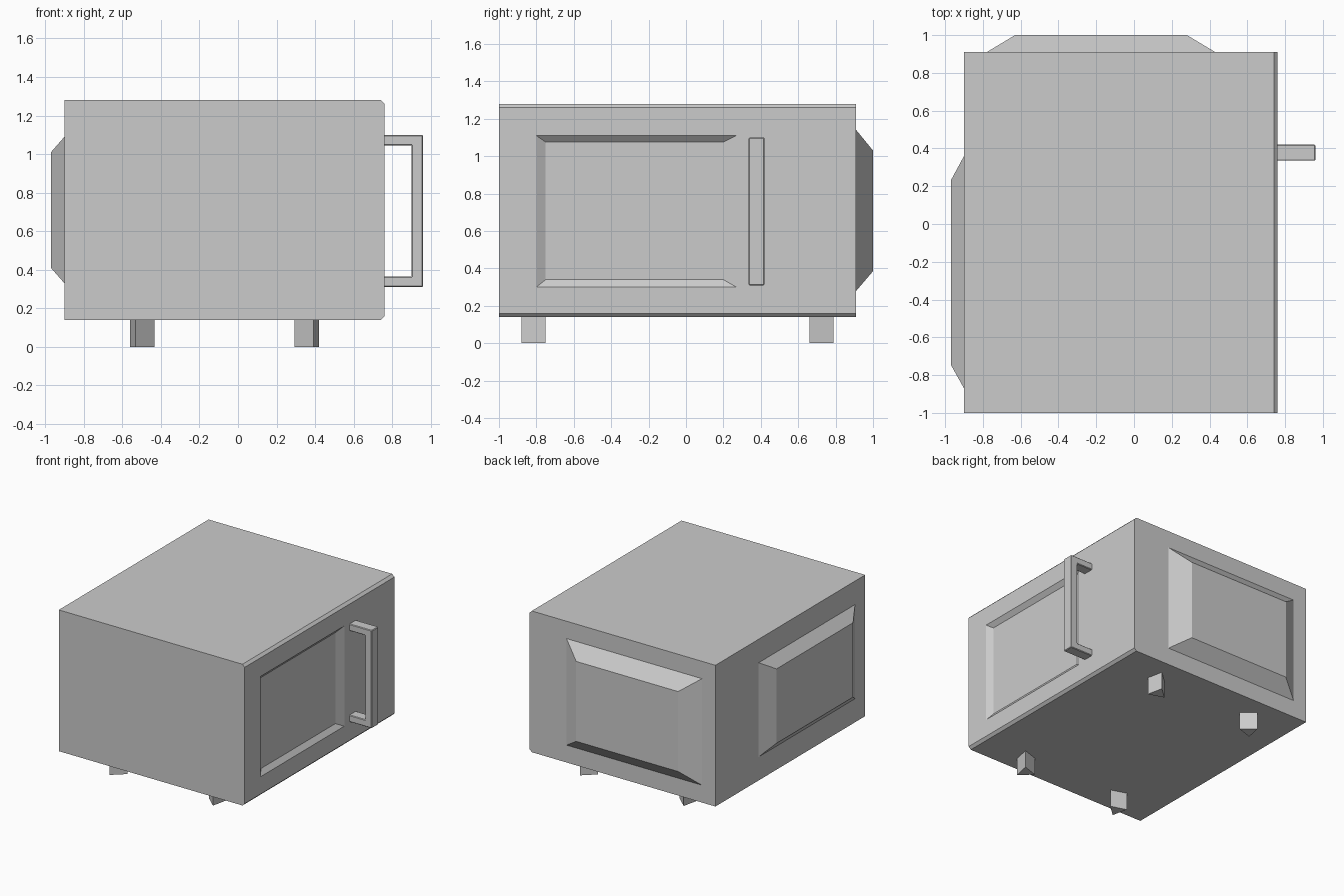
import bpy, bmesh
from math import cos, sin, radians
from mathutils import Vector

if "Cube" in bpy.data.objects:
    bpy.data.objects.remove(bpy.data.objects["Cube"])


def finish(name, bm):
    bmesh.ops.recalc_face_normals(bm, faces=bm.faces[:])
    me = bpy.data.meshes.new(name)
    bm.to_mesh(me)
    bm.free()
    ob = bpy.data.objects.new(name, me)
    bpy.context.collection.objects.link(ob)
    return ob


def loft(name, bottom, top):
    """Closed solid between two matching loops of 3D points."""
    bm = bmesh.new()
    a = [bm.verts.new(p) for p in bottom]
    b = [bm.verts.new(p) for p in top]
    bm.faces.new(a)
    bm.faces.new(b)
    n = len(a)
    for i in range(n):
        j = (i + 1) % n
        bm.faces.new((a[i], a[j], b[j], b[i]))
    return finish(name, bm)


def rect(axis, pos, u0, u1, z0, z1):
    """Upright rectangle on a plane of constant x or y."""
    pts = [(u0, z0), (u1, z0), (u1, z1), (u0, z1)]
    return [(pos, u, z) if axis == 'x' else (u, pos, z) for u, z in pts]


def extrude_y(name, profile, y0, y1):
    return loft(name, [(x, y0, z) for x, z in profile],
                [(x, y1, z) for x, z in profile])


# Oven body with chamfered top and bottom edges on the door side
body = extrude_y("oven_body", [(-0.90, 0.14), (0.74, 0.14), (0.76, 0.16),
                               (0.76, 1.26), (0.74, 1.28), (-0.90, 1.28)],
                 -1.0, 0.91)

# Sunken door window
cutter = loft("window_cutter",
              rect('x', 0.73, -0.75, 0.20, 0.34, 1.075),
              rect('x', 0.79, -0.85, 0.34, 0.26, 1.145))
cutter.hide_render = True
cutter.hide_viewport = False
cutter.display_type = 'WIRE'
cut = body.modifiers.new("window", 'BOOLEAN')
cut.operation = 'DIFFERENCE'
cut.solver = 'EXACT'
cut.object = cutter

# Raised panels on the left side and the back
loft("left_panel",
     rect('x', -0.90, -0.87, 0.36, 0.33, 1.09),
     rect('x', -0.97, -0.745, 0.23, 0.41, 1.01))
loft("back_panel",
     rect('y', 0.91, -0.78, 0.43, 0.28, 1.14),
     rect('y', 1.00, -0.63, 0.28, 0.385, 1.03))

# Door handle
handle = extrude_y("door_handle",
                   [(0.75, 0.31), (0.96, 0.31), (0.96, 1.10), (0.75, 1.10),
                    (0.75, 1.045), (0.90, 1.045), (0.90, 0.365), (0.75, 0.365)],
                   0.335, 0.42)
bev = handle.modifiers.new("soft_edges", 'BEVEL')
bev.width = 0.005
bev.segments = 1

# Three-sided feet, mirrored about the centre of the body
CX, CY, R = -0.07, -0.045, 0.0765
for sx, side in ((1, "left"), (-1, "right")):
    for sy, end in ((1, "front"), (-1, "back")):
        tri = []
        for ang in (12, 132, 252):
            dx = -0.509 - CX + R * cos(radians(ang))
            dy = -0.807 - CY + R * sin(radians(ang))
            tri.append(Vector((CX + sx * dx, CY + sy * dy, 0)))
        loft(f"{end}_{side}_foot", tri, [p + Vector((0, 0, 0.14)) for p in tri])
